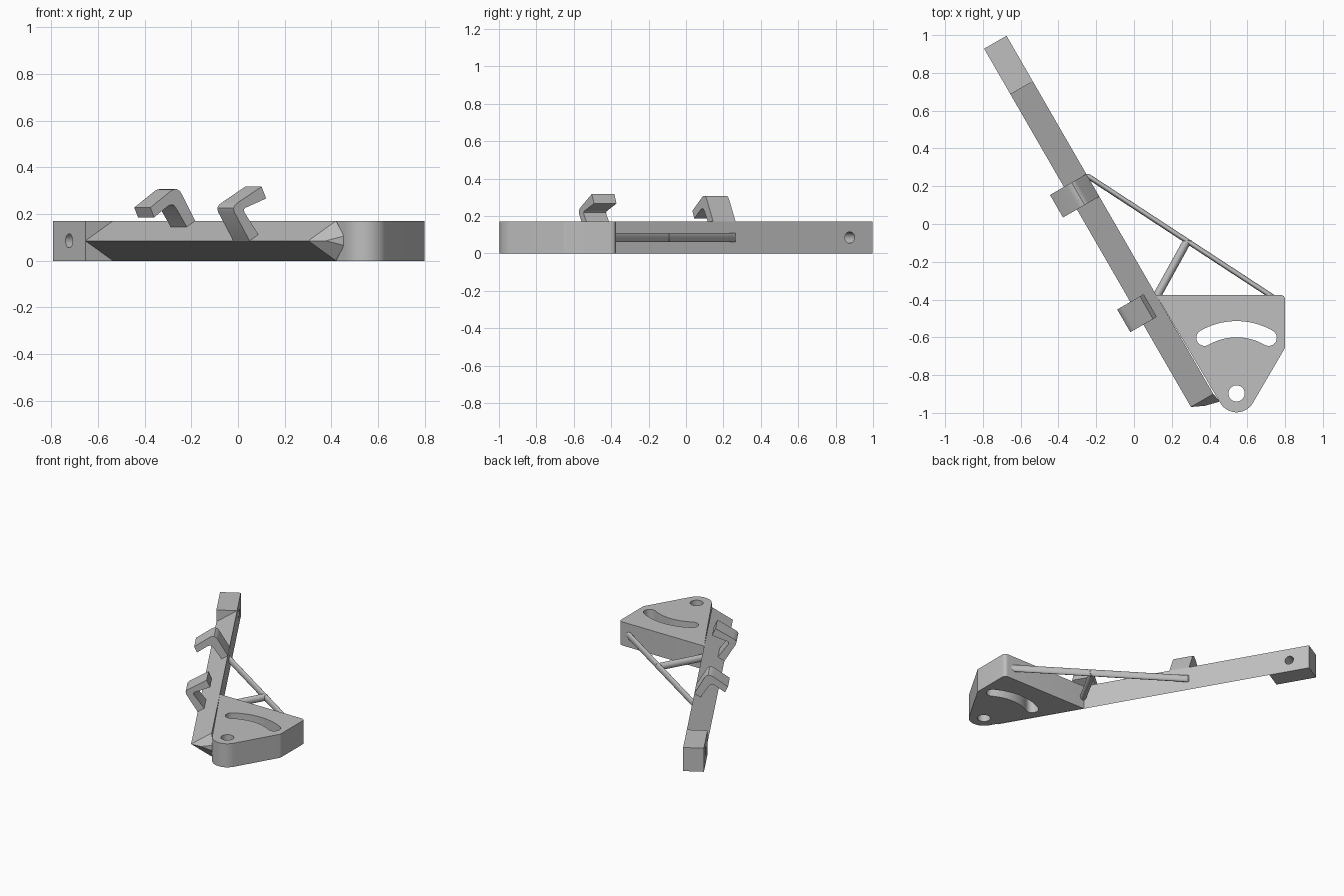
import bpy, bmesh
from math import radians, sin, cos
from mathutils import Matrix, Vector

old = bpy.data.objects.get("Cube")
if old:
    bpy.data.objects.remove(old, do_unlink=True)

grey = bpy.data.materials.new("plain grey")
grey.use_nodes = True
GREY = (0.52, 0.52, 0.52, 1)
grey.diffuse_color = GREY
grey.node_tree.nodes["Principled BSDF"].inputs["Base Color"].default_value = GREY

HEIGHT, WIDTH, LENGTH = 0.171, 0.137, 2.19
MID = HEIGHT / 2
# Bar frame: x across, y along the bar, starting at its lower right corner
BAR = Matrix.Translation((0.42, -0.90, 0)) @ Matrix.Rotation(radians(30), 4, 'Z')
UPRIGHT = Matrix.Rotation(radians(90), 4, 'X')


def finish(name, mesh, bm):
    bmesh.ops.remove_doubles(bm, verts=bm.verts, dist=1e-5)
    bmesh.ops.recalc_face_normals(bm, faces=bm.faces)
    bm.to_mesh(mesh)
    bm.free()
    mesh.materials.clear()
    mesh.materials.append(grey)
    obj = bpy.data.objects.new(name, mesh)
    bpy.context.collection.objects.link(obj)
    bpy.ops.object.select_all(action='DESELECT')
    obj.select_set(True)
    bpy.context.view_layer.objects.active = obj
    bpy.ops.object.shade_smooth_by_angle(angle=radians(30))
    return obj


def extrude(name, loops, half_depth, matrix):
    """Extrude an outline (first loop) with holes (other loops) both ways."""
    curve = bpy.data.curves.new(name, 'CURVE')
    curve.dimensions = '2D'
    curve.fill_mode = 'BOTH'
    curve.extrude = half_depth
    for loop in loops:
        spline = curve.splines.new('POLY')
        spline.points.add(len(loop) - 1)
        for point, (x, y) in zip(spline.points, loop):
            point.co = (x, y, 0, 1)
        spline.use_cyclic_u = True
    temp = bpy.data.objects.new(name + "_outline", curve)
    bpy.context.collection.objects.link(temp)
    graph = bpy.context.evaluated_depsgraph_get()
    mesh = bpy.data.meshes.new_from_object(temp.evaluated_get(graph))
    bpy.data.objects.remove(temp, do_unlink=True)
    mesh.transform(matrix)
    bm = bmesh.new()
    bm.from_mesh(mesh)
    return finish(name, mesh, bm)


def arc(cx, cy, r, a0, a1, n=12):
    angles = [radians(a0 + (a1 - a0) * i / n) for i in range(n + 1)]
    return [(cx + r * cos(a), cy + r * sin(a)) for a in angles]


def circle(cx, cy, r, n=32):
    return arc(cx, cy, r, 0, 360, n)[:-1]


def across_bar(name, profile, s0, s1):
    """Sweep a (distance from the bar's right face, height) profile along it."""
    place = BAR @ Matrix.Translation((0, (s0 + s1) / 2, 0)) @ UPRIGHT
    return extrude(name, [[(-u, z) for u, z in profile]], (s1 - s0) / 2, place)


# Arm: triangular bar with a square block at the far end
BLOCK = 1.911
across_bar("arm_bar", [(0, 0), (0, HEIGHT), (WIDTH, MID)], 0, BLOCK)
block_place = BAR @ Matrix.Translation((-WIDTH / 2, 0, 0)) \
    @ Matrix.Rotation(radians(90), 4, 'Z') @ UPRIGHT
extrude("arm_end_block",
        [[(BLOCK, 0), (LENGTH, 0), (LENGTH, HEIGHT), (BLOCK, HEIGHT)],
         circle((BLOCK + LENGTH) / 2, MID, 0.03)], WIDTH / 2, block_place)

# Faceted nose on the lower end of the bar
bm = bmesh.new()
for co in [(0, 0, 0), (0, 0, HEIGHT), (-WIDTH, 0, MID), (-0.07, -0.032, MID),
           (0.01, -0.052, MID - 0.02), (0.01, -0.052, MID + 0.02)]:
    bm.verts.new(BAR @ Vector(co))
bmesh.ops.convex_hull(bm, input=bm.verts)
finish("arm_nose", bpy.data.meshes.new("arm_nose"), bm)

# Hooks on the sloped top of the bar
across_bar("upper_hook",
           [(0, HEIGHT), (0.066, 0.285), (0.076, 0.299), (0.09, 0.307),
            (0.106, 0.306), (0.122, 0.298), (0.222, 0.228), (0.203, 0.186),
            (0.132, 0.236), (0.118, 0.24), (0.106, 0.238), (0.096, 0.228),
            (0.038, 0.14)], 1.207, 1.345)
across_bar("lower_hook",
           [(0.092, 0.11), (0.163, 0.208), (0.166, 0.218), (0.16, 0.226),
            (0.055, 0.267), (0.078, 0.318), (0.19, 0.252), (0.208, 0.24),
            (0.217, 0.226), (0.213, 0.209), (0.137, 0.084)], 0.503, 0.642)

# Sector plate with a pivot hole and a curved slot around it
px, py, top = 0.543, -0.897, -0.375
outline = [(0.117, top)] + arc(px, py, 0.1, 210, 330, 20) + [(0.8, -0.655)]
outline += arc(0.775, top - 0.025, 0.025, 0, 90, 6)
x0, x1 = px - 0.17, px + 0.17
end_y = py + 0.34 * cos(radians(30))
slot = (arc(px, py, 0.383, 60, 120, 20) + arc(x0, end_y, 0.043, 120, 300)[1:]
        + arc(px, py, 0.297, 120, 60, 20)[1:] + arc(x1, end_y, 0.043, 240, 420)[1:-1])
extrude("sector_plate", [outline, circle(px, py, 0.043), slot], MID,
        Matrix.Translation((0, 0, MID)))


# Brace rods: upright circles swept at a slant
def rod(name, start, end, r=0.025):
    a, b = Vector((*start, MID)), Vector((*end, MID))
    half, mid = (b - a) / 2, (a + b) / 2
    skew = Matrix(((1, 0, half.x, mid.x), (0, 0, half.y, mid.y),
                   (0, 1, half.z, mid.z), (0, 0, 0, 1)))
    return extrude(name, [circle(0, 0, r, 24)], 1, skew)


rod("long_brace", (0.725, top - 0.005), (-0.262, 0.265))
rod("short_brace", (0.122, top - 0.005), (0.283, -0.088))
